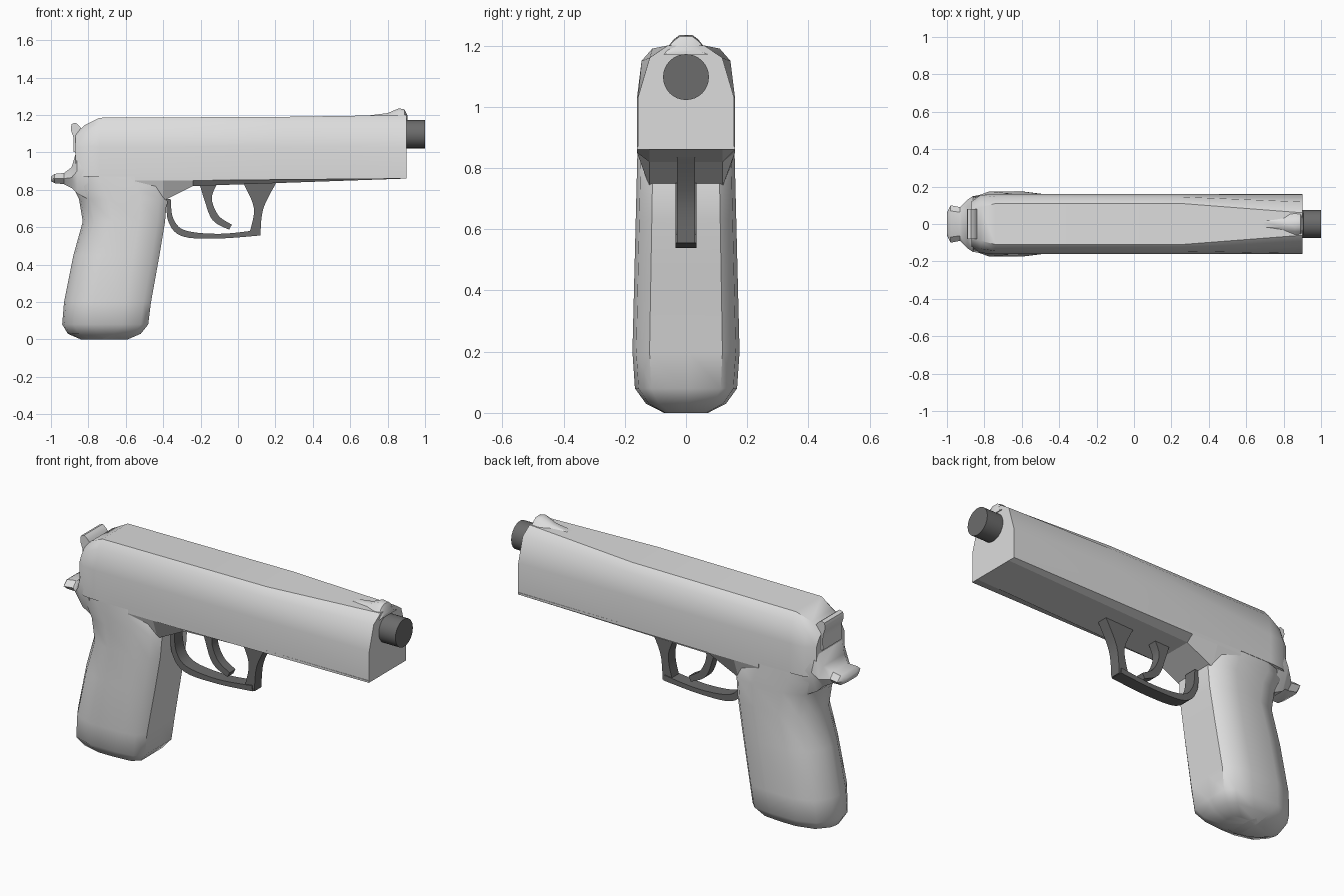
import bpy
import bmesh
import math
from mathutils import Vector
from mathutils.geometry import interpolate_bezier

if "Cube" in bpy.data.objects:
    bpy.data.objects.remove(bpy.data.objects["Cube"], do_unlink=True)


def make_material(name, value):
    material = bpy.data.materials.new(name)
    color = (value, value, value, 1)
    material.diffuse_color = color
    material.use_nodes = True
    shader = material.node_tree.nodes["Principled BSDF"]
    shader.inputs["Base Color"].default_value = color
    return material


light_grey = make_material("light grey", 0.72)
dark_grey = make_material("dark grey", 0.15)


def loft(name, rings, material):
    """Skin a row of closed rings and cap both ends."""
    bm = bmesh.new()
    rows = [[bm.verts.new(point) for point in ring] for ring in rings]
    count = len(rows[0])
    for near, far in zip(rows, rows[1:]):
        for i in range(count):
            j = (i + 1) % count
            bm.faces.new((near[i], near[j], far[j], far[i]))
    bm.faces.new(rows[0])
    bm.faces.new(rows[-1])
    bmesh.ops.recalc_face_normals(bm, faces=bm.faces)
    mesh = bpy.data.meshes.new(name)
    bm.to_mesh(mesh)
    bm.free()
    mesh.materials.append(material)
    part = bpy.data.objects.new(name, mesh)
    bpy.context.collection.objects.link(part)
    return part


def smooth(part):
    bpy.ops.object.select_all(action='DESELECT')
    part.select_set(True)
    bpy.context.view_layer.objects.active = part
    bpy.ops.object.shade_smooth_by_angle(angle=math.radians(40))


def mirrored(half):
    """Close a half outline by mirroring its first coordinate."""
    return half + [(-side, along) for side, along in reversed(half)]


def section(x, half):
    return [(x, y, z) for y, z in mirrored(half)]


def sweep(name, stations, half_width, material):
    """Flat bar along a smooth path; each station is x, z, thickness."""
    points = [Vector(station) for station in stations]
    padded = [points[0]] + points + [points[-1]]
    path = []
    for before, start, end, after in zip(padded, padded[1:], padded[2:], padded[3:]):
        path += interpolate_bezier(start, start + (end - before) / 6,
                                   end - (after - start) / 6, end, 6)[:-1]
    path.append(points[-1])
    rings = []
    for i, point in enumerate(path):
        tangent = path[min(i + 1, len(path) - 1)] - path[max(i - 1, 0)]
        normal = Vector((-tangent.y, tangent.x)).normalized()
        outer = point.xy + normal * point.z / 2
        inner = point.xy - normal * point.z / 2
        rings.append([(outer.x, -half_width, outer.y), (outer.x, half_width, outer.y),
                      (inner.x, half_width, inner.y), (inner.x, -half_width, inner.y)])
    smooth(loft(name, rings, material))


# Slide: flat sides, sloping shoulders and a crown narrowing to the muzzle
def slide_ring(x, width, top, crown):
    shoulder = (width + crown) / 2 + 0.01
    return section(x, [(width, 0.87), (width, 1.03),
                       (shoulder, top - 0.04), (crown, top)])


smooth(loft("slide", [slide_ring(-0.87, 0.12, 1.1, 0.07),
                      slide_ring(-0.82, 0.155, 1.145, 0.09),
                      slide_ring(-0.74, 0.16, 1.185, 0.11),
                      slide_ring(0.25, 0.16, 1.19, 0.11),
                      slide_ring(0.9, 0.157, 1.2, 0.06)], light_grey))


# Frame: bevelled underside rising towards the muzzle
def frame_ring(x, bottom):
    return section(x, [(0.12, bottom), (0.16, max(bottom, 0.85)), (0.16, 0.87)])


loft("frame", [frame_ring(-0.55, 0.72), frame_ring(-0.4, 0.74),
               frame_ring(-0.24, 0.82), frame_ring(0.9, 0.86)], light_grey)


# Grip: tapering upwards, rounded at the base
def grip_ring(z, back, front):
    width = (0.18 - z / 40) * min(1, 0.4 + 1.9 * math.sqrt(z))
    half = [(0.01, back), (width * 0.35, back + 0.01), (width * 0.8, back + 0.06),
            (width, back + 0.16), (width, front - 0.14),
            (width * 0.93, front - 0.04), (width * 0.68, front), (0.01, front)]
    return [(x, y, z) for x, y in [(x, y) for y, x in mirrored(half)]]


smooth(loft("grip", [grip_ring(0, -0.84, -0.59), grip_ring(0.03, -0.91, -0.52),
                     grip_ring(0.08, -0.94, -0.48), grip_ring(0.2, -0.93, -0.465),
                     grip_ring(0.45, -0.88, -0.42), grip_ring(0.63, -0.83, -0.39),
                     grip_ring(0.75, -0.85, -0.38), grip_ring(0.82, -0.885, -0.4),
                     grip_ring(0.95, -0.88, -0.48)], light_grey))


# Rear tang over the hand
def tang_ring(x, width, bottom, top):
    return section(x, [(width * 0.7, bottom), (width, (bottom + top) / 2),
                       (width * 0.7, top)])


smooth(loft("tang", [tang_ring(-1, 0.06, 0.845, 0.87), tang_ring(-0.98, 0.1, 0.835, 0.885),
                     tang_ring(-0.93, 0.09, 0.83, 0.89), tang_ring(-0.89, 0.13, 0.81, 0.92),
                     tang_ring(-0.86, 0.15, 0.78, 1.02),
                     tang_ring(-0.8, 0.155, 0.75, 1.06)], light_grey))


# Front sight, flaring into the slide
def sight_ring(x, width, top):
    return section(x, [(width * 2, 1.17), (width, top - 0.015), (width / 2, top)])


smooth(loft("front_sight", [sight_ring(0.68, 0.03, 1.195), sight_ring(0.8, 0.035, 1.21),
                            sight_ring(0.86, 0.04, 1.235), sight_ring(0.89, 0.04, 1.23),
                            sight_ring(0.905, 0.035, 1.2)], light_grey))

# Hammer, trigger and trigger guard
sweep("hammer", [(-0.85, 1, 0.06), (-0.85, 1.08, 0.06), (-0.87, 1.13, 0.05),
                 (-0.88, 1.155, 0.02)], 0.08, light_grey)
sweep("trigger", [(-0.16, 0.84, 0.1), (-0.16, 0.75, 0.04), (-0.12, 0.65, 0.04),
                  (-0.04, 0.6, 0.03)], 0.025, dark_grey)
sweep("guard_bow", [(-0.37, 0.75, 0.02), (-0.36, 0.64, 0.03), (-0.29, 0.567, 0.035),
                    (-0.1, 0.552, 0.025), (0.11, 0.57, 0.03)], 0.035, dark_grey)
sweep("guard_post", [(0.09, 0.56, 0.06), (0.11, 0.7, 0.05), (0.115, 0.84, 0.18)],
      0.03, dark_grey)

# Barrel
bpy.ops.mesh.primitive_cylinder_add(vertices=32, radius=0.075, depth=0.2,
                                    location=(0.9, 0, 1.097), rotation=(0, math.pi / 2, 0))
barrel = bpy.context.object
barrel.name = "barrel"
barrel.data.materials.append(dark_grey)
smooth(barrel)
